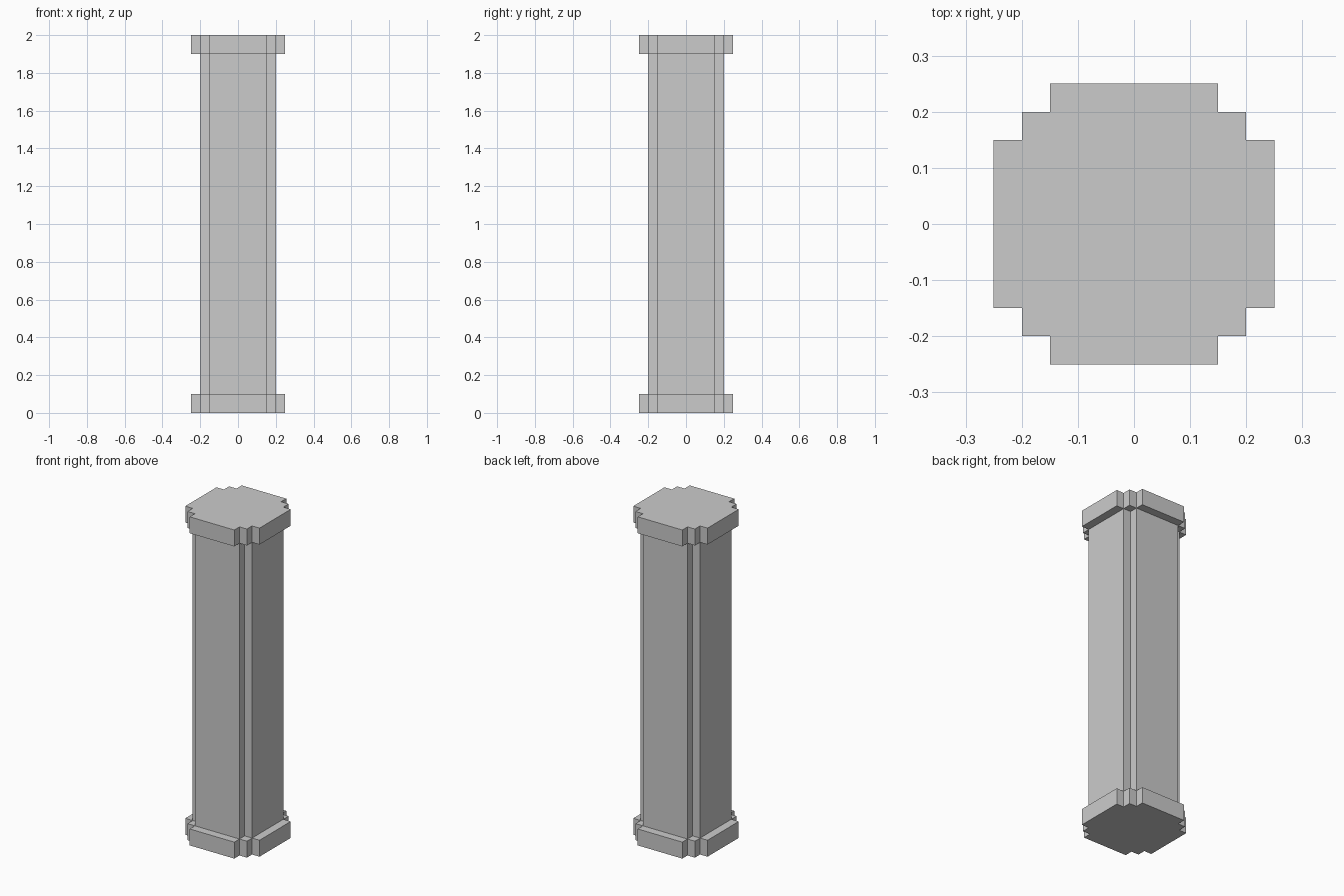
import bpy
import bmesh

if "Cube" in bpy.data.objects:
    bpy.data.objects.remove(bpy.data.objects["Cube"])


def stepped_outline(corner):
    """Closed outline made by turning one stepped corner through four quarters."""
    points = []
    pts = list(corner)
    for _ in range(4):
        points += pts
        pts = [(-y, x) for x, y in pts]
    return points


def prism(name, corner, z0, z1, capped=True):
    """Extrude a stepped outline from z0 to z1."""
    bm = bmesh.new()
    base = bm.faces.new([bm.verts.new((x, y, z0)) for x, y in stepped_outline(corner)])
    top = bmesh.ops.extrude_face_region(bm, geom=[base], use_keep_orig=True)["geom"]
    verts = [g for g in top if isinstance(g, bmesh.types.BMVert)]
    bmesh.ops.translate(bm, verts=verts, vec=(0, 0, z1 - z0))
    bmesh.ops.recalc_face_normals(bm, faces=bm.faces)
    if not capped:
        ends = [f for f in bm.faces if abs(f.normal.z) > 0.5]
        bmesh.ops.delete(bm, geom=ends, context='FACES_ONLY')
    mesh = bpy.data.meshes.new(name)
    bm.to_mesh(mesh)
    bm.free()
    obj = bpy.data.objects.new(name, mesh)
    bpy.context.collection.objects.link(obj)
    return obj


# Corner steps, running counter-clockwise
shaft_corner = [(0.20, 0.15), (0.15, 0.15), (0.15, 0.20)]
slab_corner = [(0.25, 0.15), (0.20, 0.15), (0.20, 0.20), (0.15, 0.20), (0.15, 0.25)]

# Base slab, notched shaft (ends hidden by the slabs) and top slab
prism("column_base", slab_corner, 0.0, 0.1)
prism("column_shaft", shaft_corner, 0.1, 1.9, capped=False)
prism("column_capital", slab_corner, 1.9, 2.0)
